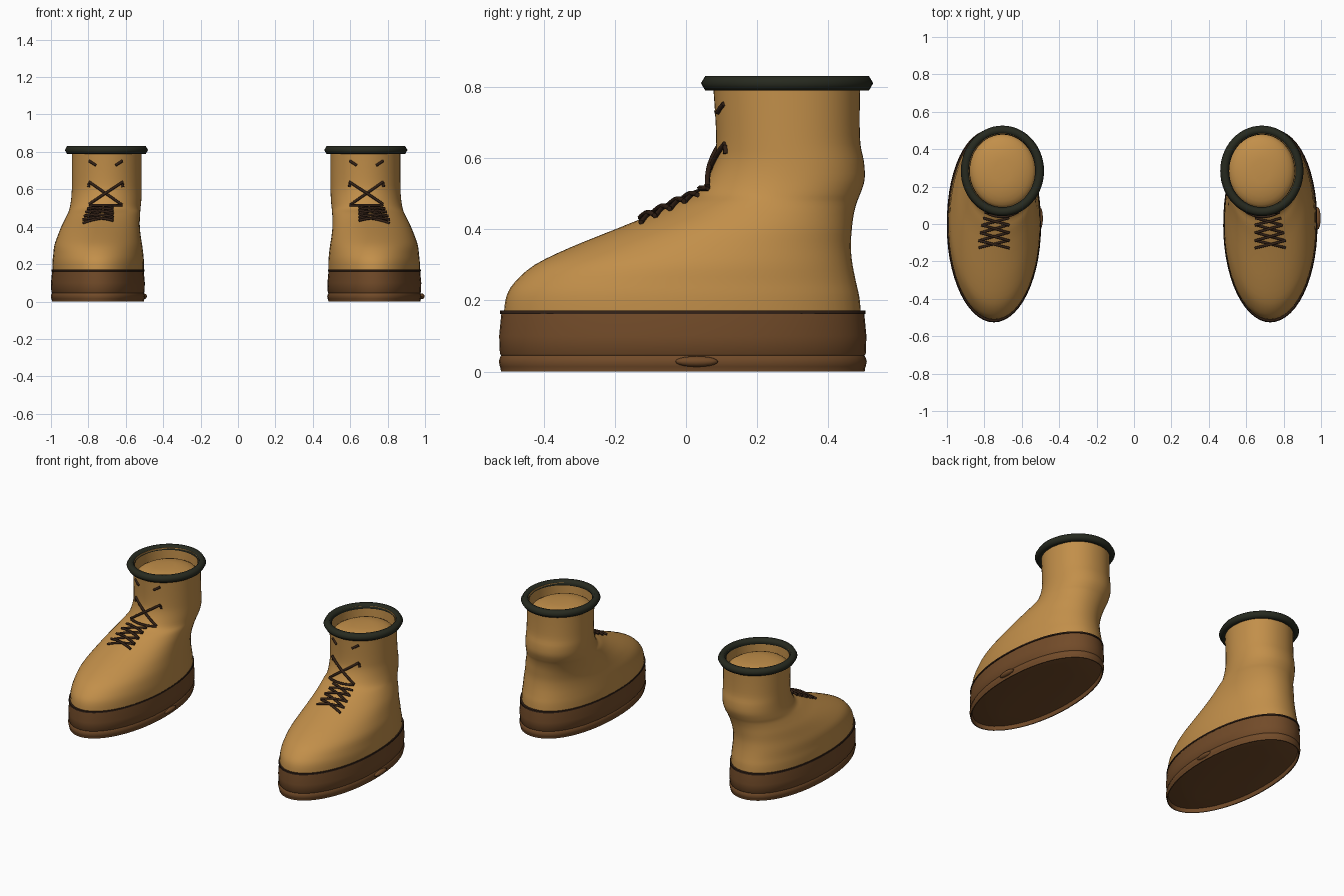
import bpy, bmesh, math
from mathutils import Vector
from mathutils.bvhtree import BVHTree

cube = bpy.data.objects.get("Cube")
if cube:
    bpy.data.objects.remove(cube, do_unlink=True)


def material(name, rgb):
    m = bpy.data.materials.new(name)
    m.use_nodes = True
    m.diffuse_color = (*rgb, 1)
    b = m.node_tree.nodes["Principled BSDF"]
    b.inputs["Base Color"].default_value = (*rgb, 1)
    b.inputs["Roughness"].default_value = 0.8
    return m


TAN = material("tan leather", (0.54, 0.275, 0.068))
BROWN = material("brown rubber", (0.168, 0.07, 0.022))
DARK = material("dark brown lace", (0.032, 0.015, 0.008))
OLIVE = material("dark olive trim", (0.02, 0.023, 0.014))
SEGS = 56
MID = -0.01          # mirror line between the boots


def oval(x0, x1, y0, y1, z, heel=2.0):
    """Ring of points, with a fuller back half when heel > 2."""
    cx, cy, rx, ry = (x0 + x1) / 2, (y0 + y1) / 2, (x1 - x0) / 2, (y1 - y0) / 2
    pts = []
    for i in range(SEGS):
        c, s = math.cos(math.tau * i / SEGS), math.sin(math.tau * i / SEGS)
        e = 2 / heel if s > 0 else 1
        pts.append(Vector((cx + rx * math.copysign(abs(c) ** e, c),
                           cy + ry * math.copysign(abs(s) ** e, s), z)))
    return pts


def smooth_rows(rows, steps=3):
    """Fill in rows along a smooth spline through the given ones."""
    out = []
    for i in range(len(rows) - 1):
        a, b, c, d = (rows[max(i - 1, 0)], rows[i], rows[i + 1],
                      rows[min(i + 2, len(rows) - 1)])
        for k in range(steps):
            t = k / steps
            out.append([q + t / 2 * (r - p + t * (2 * p - 5 * q + 4 * r - s
                                                  + t * (3 * (q - r) + s - p)))
                        for p, q, r, s in zip(a, b, c, d)])
    return out + [list(rows[-1])]


def loft(rings, close=False, cap_start=False, cap_end=False, mats=None):
    bm = bmesh.new()
    rows = [[bm.verts.new(p) for p in r] for r in rings]
    pairs = list(zip(rows, rows[1:])) + ([(rows[-1], rows[0])] if close else [])
    for k, (a, b) in enumerate(pairs):
        n = len(a)
        for i in range(n):
            j = (i + 1) % n
            f = bm.faces.new((a[i], a[j], b[j], b[i]))
            f.material_index = mats[k] if mats else 0
    if cap_start:
        bm.faces.new(rows[0][::-1])
    if cap_end:
        bm.faces.new(rows[-1])
    bmesh.ops.recalc_face_normals(bm, faces=bm.faces)
    return bm


def finish(bm, name, side, mats, angle=40):
    """Make the object; the left boot is the mirror of the right one."""
    if side == "left":
        for v in bm.verts:
            v.co.x = 2 * MID - v.co.x
        bmesh.ops.reverse_faces(bm, faces=bm.faces)
    me = bpy.data.meshes.new(f"{side}_{name}")
    bm.to_mesh(me)
    bm.free()
    ob = bpy.data.objects.new(me.name, me)
    bpy.context.collection.objects.link(ob)
    for m in mats:
        me.materials.append(m)
    bpy.ops.object.select_all(action="DESELECT")
    ob.select_set(True)
    bpy.context.view_layer.objects.active = ob
    bpy.ops.object.shade_smooth_by_angle(angle=math.radians(angle))


# Upper: height, outer and inner side, front, back
UPPER = [
    (0.16, -0.992, -0.503, -0.512, 0.492), (0.21, -0.992, -0.503, -0.505, 0.487),
    (0.25, -0.988, -0.506, -0.482, 0.478), (0.30, -0.982, -0.512, -0.425, 0.468),
    (0.35, -0.965, -0.520, -0.322, 0.463), (0.40, -0.945, -0.525, -0.198, 0.466),
    (0.44, -0.925, -0.525, -0.10, 0.471), (0.475, -0.908, -0.523, -0.025, 0.480),
    (0.50, -0.900, -0.521, 0.03, 0.490), (0.54, -0.893, -0.517, 0.06, 0.502),
    (0.59, -0.889, -0.515, 0.08, 0.500), (0.64, -0.888, -0.515, 0.085, 0.490),
    (0.72, -0.888, -0.515, 0.082, 0.488), (0.82, -0.888, -0.515, 0.075, 0.490),
]


def upper_mesh():
    rings = [oval(x0, x1, y0, y1, z, 2.15) for z, x0, x1, y0, y1 in smooth_rows(UPPER)]
    _, x0, x1, y0, y1 = UPPER[-1]
    # thin inner wall and the rounded dome inside
    rings.append(oval(x0 + 0.008, x1 - 0.008, y0 + 0.008, y1 - 0.008, 0.82))
    for k in range(7):
        a = math.pi / 2 * k / 7
        d = 0.01 + 0.17 * (1 - math.cos(a))
        rings.append(oval(x0 + d, x1 - d, y0 + d, y1 - d, 0.735 + 0.06 * math.sin(a)))
    return loft(rings, cap_start=True, cap_end=True)


# Sole: height and inset, from the rounded underside out and up to the top
SOLE = [(0.004, 0.20), (0.006, 0.15), (0.011, 0.10), (0.018, 0.05), (0.024, 0.016),
        (0.0, 0.011), (0.0, 0.005), (0.01, 0.004), (0.014, 0.002),
        (0.028, -0.001), (0.041, 0.003), (0.045, 0.006), (0.05, 0.002), (0.10, 0.0),
        (0.161, 0.006), (0.162, 0.002), (0.171, 0.003), (0.172, 0.02)]


def sole_mesh():
    rings = [oval(-1.0 + d, -0.498 - d, -0.525 + d, 0.507 - d, z, 2.15) for z, d in SOLE]
    mats = [int(z > 0.16) for z, _ in SOLE]
    return loft(rings, cap_start=True, cap_end=True, mats=mats)


def collar_mesh():
    rings = []
    for k in range(6):
        a = math.tau * k / 6
        d, z = 0.024 * math.cos(a), 0.81 + 0.0235 * math.sin(a)
        rings.append(oval(-0.902 - d, -0.505 + d, 0.066 - d, 0.502 + d, z))
    return loft(rings, close=True)


def tube(bm, path, r=0.0075, sides=6):
    """Thin cord along a list of points."""
    rows = []
    for i, p in enumerate(path):
        t = (path[min(i + 1, len(path) - 1)] - path[max(i - 1, 0)]).normalized()
        u = t.cross(Vector((0, 0.6, -0.8))).normalized()
        w = t.cross(u)
        rows.append([bm.verts.new(p + r * (u * math.cos(math.tau * k / sides)
                                           + w * math.sin(math.tau * k / sides)))
                     for k in range(sides)])
    for a, b in zip(rows, rows[1:]):
        for k in range(sides):
            bm.faces.new((a[k], a[(k + 1) % sides], b[(k + 1) % sides], b[k]))
    bm.faces.new(rows[0][::-1])
    bm.faces.new(rows[-1])


def laces_mesh():
    body = upper_mesh()
    tree = BVHTree.FromBMesh(body)
    bm = bmesh.new()

    def lay(a, b, down, lift=0.005, n=8):
        """Lay a cord on the leather from a to b, seen from above or in front."""
        path = []
        for i in range(n + 1):
            p = Vector(a).lerp(Vector(b), i / n)
            if down:
                hit, nor, *_ = tree.ray_cast(Vector((p.x, p.y, 0.72)), Vector((0, 0, -1)))
            else:
                hit, nor, *_ = tree.ray_cast(Vector((p.x, -1, p.y)), Vector((0, 1, 0)))
            if hit:
                path.append(hit + nor * lift)
        if len(path) > 1:
            tube(bm, path)

    # crossed rows over the instep
    rows = [-0.125, -0.085, -0.043, -0.002, 0.035]
    for k, (y0, y1) in enumerate(zip(rows, rows[1:])):
        c, w = -0.748 + 0.004 * k, 0.08 - 0.004 * k
        lay((c - w, y0), (c + w, y1), True)
        lay((c + w, y0), (c - w, y1), True, 0.01)
    # large cross and bar up the ankle
    c = -0.707
    lay((c - 0.085, 0.512), (c + 0.085, 0.512), False)
    for s, lift in ((-1, 0.004), (1, 0.01)):
        lay((c - s * 0.085, 0.515), (c + s * 0.087, 0.64), False, lift)
        lay((c + s * 0.087, 0.635), (c + s * 0.091, 0.612), False, 0.002)
        # short loose ends near the top
        lay((c + s * 0.052, 0.728), (c + s * 0.088, 0.752), False, 0.002)
    body.free()
    bmesh.ops.recalc_face_normals(bm, faces=bm.faces)
    return bm


for side in ("right", "left"):
    finish(upper_mesh(), "upper", side, [TAN], 60)
    finish(sole_mesh(), "sole", side, [BROWN, DARK], 40)
    finish(collar_mesh(), "collar", side, [OLIVE], 70)
    finish(laces_mesh(), "laces", side, [DARK], 70)

    # small welt bump, on the +x side of both soles
    bm = bmesh.new()
    bmesh.ops.create_uvsphere(bm, u_segments=16, v_segments=10, radius=1)
    x = -0.503 if side == "right" else -1.002
    for v in bm.verts:
        v.co = Vector((x + v.co.x * 0.016, 0.03 + v.co.y * 0.06, 0.028 + v.co.z * 0.015))
    finish(bm, "welt_bump", side, [BROWN])
